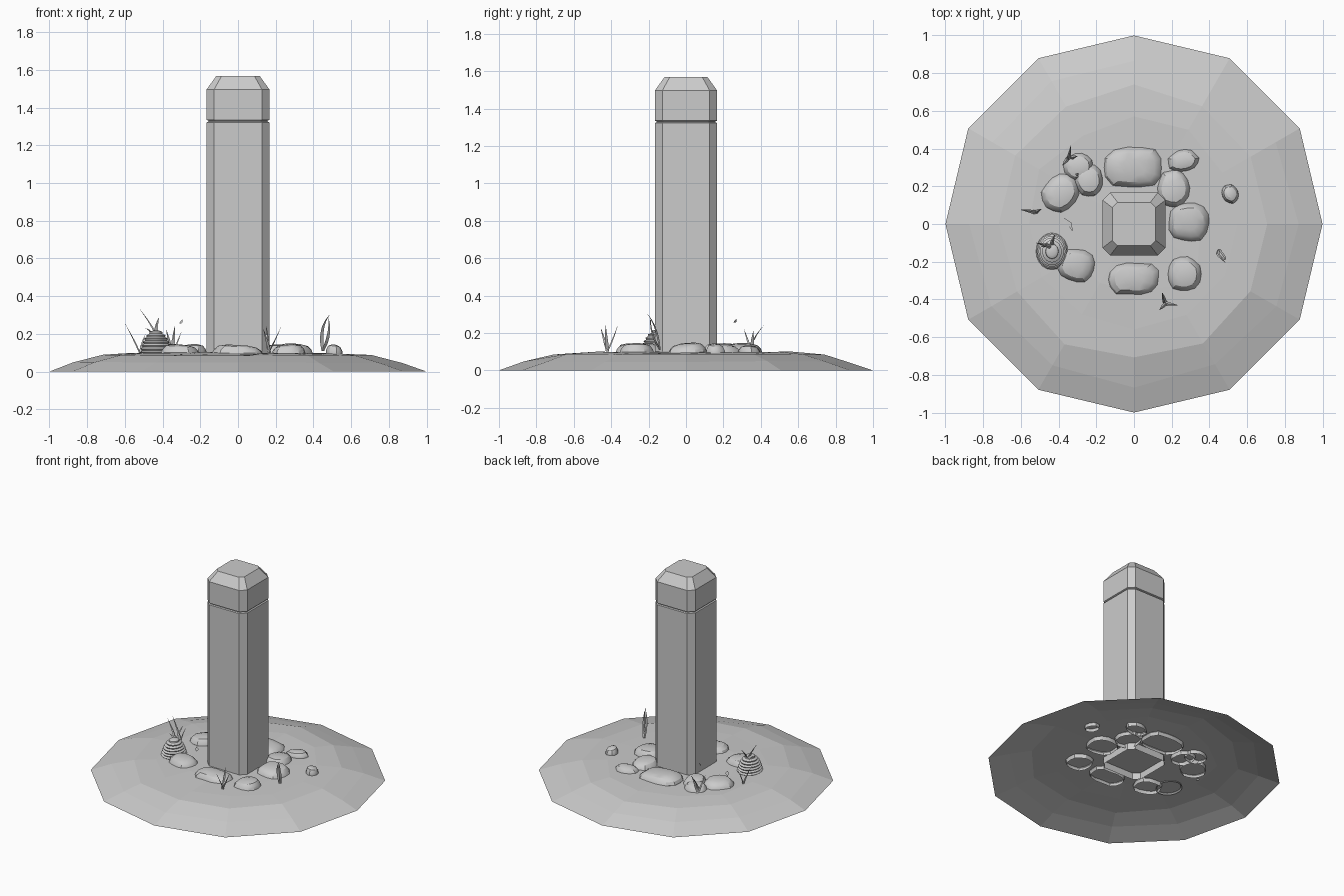
import bpy, bmesh, math, random
from mathutils import Vector

if "Cube" in bpy.data.objects:
    bpy.data.objects.remove(bpy.data.objects["Cube"])

random.seed(4)


def make_object(name, bm, smooth=None):
    bmesh.ops.recalc_face_normals(bm, faces=bm.faces)
    mesh = bpy.data.meshes.new(name)
    bm.to_mesh(mesh)
    bm.free()
    ob = bpy.data.objects.new(name, mesh)
    bpy.context.collection.objects.link(ob)
    if smooth:
        bpy.ops.object.select_all(action='DESELECT')
        ob.select_set(True)
        bpy.context.view_layer.objects.active = ob
        bpy.ops.object.shade_smooth_by_angle(angle=math.radians(smooth))
    return ob


def loft(name, rings, smooth=None, cap=True):
    """Skin a stack of closed loops, open at the bottom; fix outward normals."""
    bm = bmesh.new()
    loops = [[bm.verts.new(p) for p in ring] for ring in rings]
    n = len(rings[0])
    for a, b in zip(loops, loops[1:]):
        for i in range(n):
            j = (i + 1) % n
            bm.faces.new((a[i], a[j], b[j], b[i]))
    if cap:
        bm.faces.new(loops[-1])
    return make_object(name, bm, smooth)


# Ground mound: twelve-sided open shell with an uneven top
ground = []
for r, z, dr, dz in [(1.0, 0.003, 0.012, 0.002), (0.87, 0.048, 0.015, 0.004),
                     (0.73, 0.087, 0.025, 0.004), (0.57, 0.095, 0.03, 0.005),
                     (0.38, 0.099, 0.03, 0.004), (0.15, 0.1, 0, 0)]:
    ring = []
    for i in range(12):
        a = math.radians(30 * i)
        q = r + random.uniform(-dr, dr * 0.4)
        if r == 1.0:
            q = r if i % 3 == 0 else 1.015
        ring.append((q * math.cos(a), q * math.sin(a), z + random.uniform(-dz, dz)))
    ground.append(ring)
ground[0] = [(x, y, 0.0) for x, y, z in ground[0]]
loft("ground_mound", ground, cap=True)


# Post: chamfered square with a groove near the top and a tapered cap
def octagon(h, c, z):
    k = h - c
    return [(h, -k, z), (h, k, z), (k, h, z), (-k, h, z),
            (-h, k, z), (-h, -k, z), (-k, -h, z), (k, -h, z)]


loft("post", [octagon(h, c, z) for h, c, z in [
    (0.166, 0.04, 0.05), (0.166, 0.04, 1.322), (0.157, 0.038, 1.326),
    (0.157, 0.038, 1.331), (0.166, 0.04, 1.335), (0.166, 0.04, 1.497),
    (0.115, 0.028, 1.568)]])


# Stones: squarish or round domes, open underneath
def stone(name, x, y, w, d, top, turn, power):
    rings = []
    tilt = random.uniform(0, 6.28)
    wobble = [random.uniform(0.94, 1.04) for _ in range(14)]
    for s, f in [(0.93, 0.0), (1.0, 0.35), (0.93, 0.62), (0.74, 0.88), (0.4, 1.0)]:
        ring = []
        for i in range(14):
            a = 2 * math.pi * i / 14
            c, t = math.cos(a), math.sin(a)
            q = s * wobble[i] / (abs(c)**power + abs(t)**power)**(1 / power)
            px, py = q * c * w / 2, q * t * d / 2
            z = 0.07 + (top - 0.07) * f * (1 + 0.12 * q * math.cos(a - tilt))
            r = math.radians(turn)
            ring.append((x + px * math.cos(r) - py * math.sin(r),
                         y + px * math.sin(r) + py * math.cos(r), z))
        rings.append(ring)
    loft(name, rings, 28)


for i, s in enumerate([
        (0.0, 0.3, 0.31, 0.21, 0.142, 0, 3.5), (0.26, 0.335, 0.17, 0.12, 0.13, 10, 2),
        (0.21, 0.19, 0.17, 0.2, 0.14, 0, 2.4), (0.29, 0.01, 0.21, 0.21, 0.145, -5, 2.8),
        (0.265, -0.265, 0.18, 0.19, 0.142, 0, 2.2), (0.0, -0.29, 0.27, 0.17, 0.14, 2, 3.5),
        (-0.305, -0.22, 0.2, 0.18, 0.142, -15, 2.4), (-0.39, 0.165, 0.21, 0.18, 0.142, 45, 2.4),
        (-0.24, 0.235, 0.15, 0.18, 0.142, 10, 2.3), (-0.295, 0.305, 0.16, 0.15, 0.135, 0, 2),
        (0.51, 0.16, 0.085, 0.105, 0.14, 25, 2)]):
    stone(f"stone_{i + 1}", *s)

# Ribbed bulb: stacked ridges narrowing to the top
bulb = []
for k in range(15):
    f = k / 14
    r = 0.086 * math.sqrt(max(0.05, 1 - 0.85 * f**1.8)) - (0.009 if k % 2 else 0)
    bulb.append([(-0.435 + r * math.cos(a), -0.145 + 1.15 * r * math.sin(a),
                  0.085 + 0.125 * f)
                 for a in [2 * math.pi * i / 20 for i in range(20)]])
for s in (0.75, 0.6, 0.3):
    cx, cy = -0.435, -0.145
    bulb.append([(cx + (x - cx) * s, cy + (y - cy) * s, 0.213 + 0.008 * (1 - s))
                 for x, y, z in bulb[14]])
loft("ribbed_bulb", bulb, 30)


# Grass: curved triangular blades tapering to a point
def blade(name, base, tip, bow, width=0.022):
    p0, p2 = Vector(base), Vector(tip)
    p1 = (p0 + p2) / 2 + Vector(bow)
    side = (p2 - p0).cross(Vector((0, 0, 1)))
    side = side.normalized() if side.length > 1e-4 else Vector((1, 0, 0))
    rings = []
    for k in range(6):
        t = k / 5
        p = p0 * (1 - t)**2 + p1 * 2 * t * (1 - t) + p2 * t * t
        w = width / 2 * (0.7 + 0.9 * t * (1 - t)) * (1 - t**2) + 0.001
        back = side.cross(p2 - p0).normalized()
        rings.append([p - side * w, p + side * w, p + back * w * 0.6])
    loft(name, rings, 40)


for i, b in enumerate([
        ((-0.52, 0.06, 0.09), (-0.6, 0.075, 0.255), (0.02, 0, -0.03)),
        ((-0.52, 0.06, 0.09), (-0.49, 0.08, 0.2), (-0.01, 0, 0)),
        ((-0.435, -0.13, 0.19), (-0.52, -0.1, 0.33), (0.03, 0, -0.03)),
        ((-0.435, -0.12, 0.19), (-0.42, -0.06, 0.285), (-0.01, 0, 0)),
        ((-0.45, -0.11, 0.19), (-0.49, -0.12, 0.23), (0, 0, 0.01)),
        ((-0.35, 0.34, 0.1), (-0.335, 0.415, 0.24), (0, -0.02, 0)),
        ((-0.35, 0.35, 0.1), (-0.38, 0.31, 0.22), (0, 0, 0)),
        ((-0.34, 0.35, 0.1), (-0.3, 0.36, 0.21), (0, 0, 0)),
        ((0.45, -0.14, 0.11), (0.485, -0.205, 0.3), (-0.04, 0.02, 0.03)),
        ((0.45, -0.14, 0.11), (0.48, -0.19, 0.285), (0.03, -0.03, 0)),
        ((0.165, -0.42, 0.1), (0.23, -0.43, 0.24), (-0.01, 0, -0.03)),
        ((0.165, -0.42, 0.1), (0.15, -0.365, 0.24), (0, 0, -0.02)),
        ((0.17, -0.42, 0.1), (0.135, -0.455, 0.225), (0, 0, 0))]):
    blade(f"grass_blade_{i + 1}", *b)

# Small loose leaf and flat shard
blade("loose_leaf", (-0.305, 0.26, 0.255), (-0.295, 0.27, 0.275), (0, 0, 0), 0.02)
bm = bmesh.new()
bm.faces.new([bm.verts.new(p) for p in [(-0.375, 0.035, 0.104), (-0.36, 0.005, 0.104),
                                        (-0.325, -0.04, 0.106), (-0.33, 0.005, 0.106)]])
make_object("flat_shard", bm)
